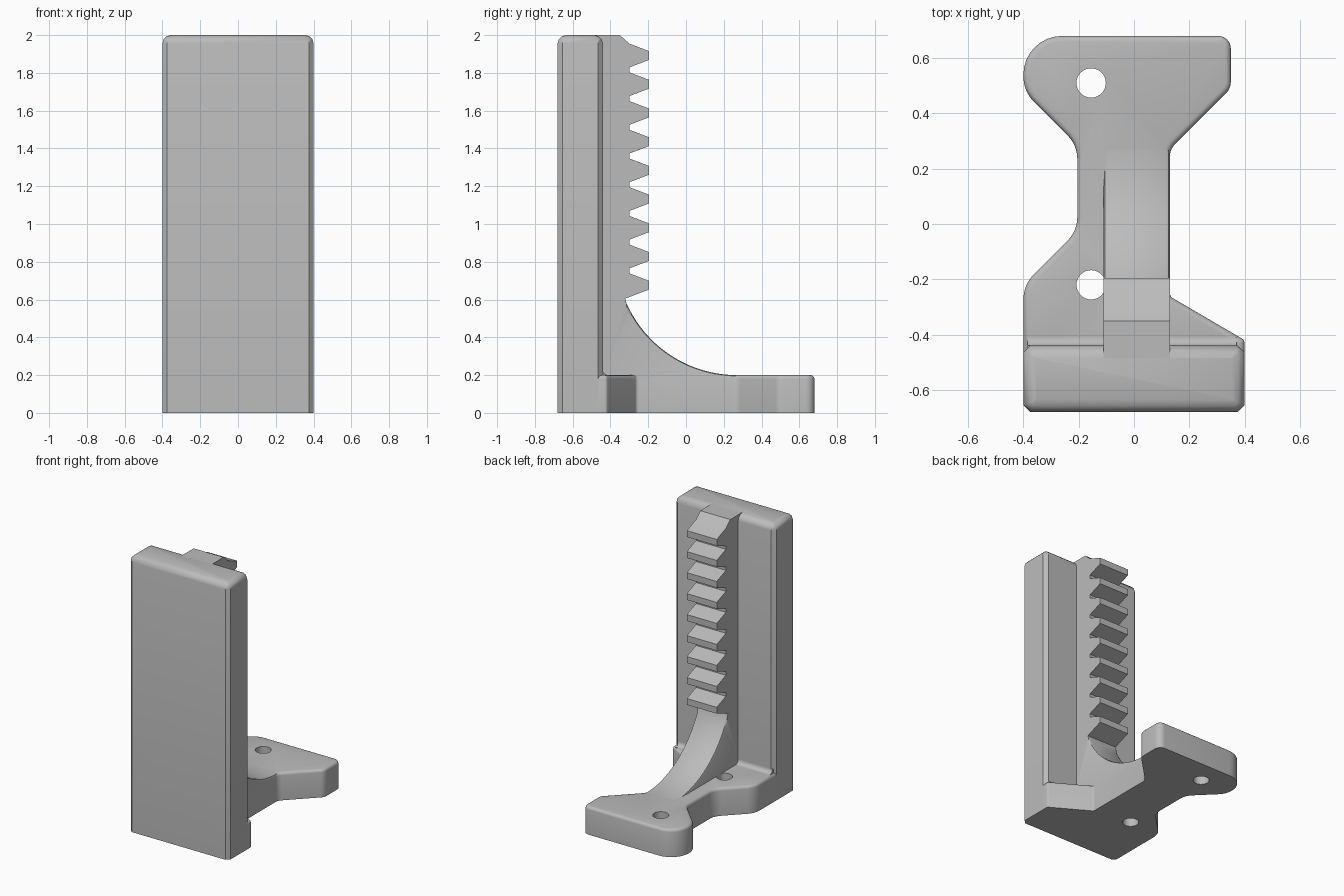
import bpy, bmesh, math
from mathutils import Vector, Matrix

cube = bpy.data.objects.get("Cube")
if cube:
    bpy.data.objects.remove(cube, do_unlink=True)

grey = bpy.data.materials.new("plain grey")
grey.use_nodes = True
COLOUR = (0.5, 0.5, 0.5, 1)
grey.diffuse_color = COLOUR
grey.node_tree.nodes["Principled BSDF"].inputs["Base Color"].default_value = COLOUR


def finish(bm, name):
    bmesh.ops.recalc_face_normals(bm, faces=bm.faces)
    mesh = bpy.data.meshes.new(name)
    bm.to_mesh(mesh)
    bm.free()
    mesh.materials.append(grey)
    ob = bpy.data.objects.new(name, mesh)
    bpy.context.collection.objects.link(ob)
    return ob


def smooth(ob):
    bpy.ops.object.select_all(action='DESELECT')
    ob.select_set(True)
    bpy.context.view_layer.objects.active = ob
    bpy.ops.object.shade_smooth_by_angle(angle=math.radians(35))


def prism(points, direction):
    """Extrude a closed loop of 3D points along a direction."""
    bm = bmesh.new()
    face = bm.faces.new([bm.verts.new(p) for p in points])
    new = bmesh.ops.extrude_face_region(bm, geom=[face])["geom"]
    verts = [v for v in new if isinstance(v, bmesh.types.BMVert)]
    bmesh.ops.translate(bm, verts=verts, vec=direction)
    return bm


def bevel(bm, rule, size, segments):
    edges = [e for e in bm.edges if rule(*(v.co for v in e.verts))]
    bmesh.ops.bevel(bm, geom=edges, offset=size, segments=segments,
                    profile=0.5, affect='EDGES')


def rounded(corners, steps=8):
    """Outline with each corner (x, y, radius) replaced by a tangent arc."""
    out = []
    for i, (x, y, r) in enumerate(corners):
        p = Vector((x, y))
        if not r:
            out.append(p)
            continue
        a = (Vector(corners[i - 1][:2]) - p).normalized()
        b = (Vector(corners[(i + 1) % len(corners)][:2]) - p).normalized()
        half = a.angle(b) / 2
        centre = p + (a + b).normalized() * r / math.sin(half)
        start = p + a * r / math.tan(half) - centre
        end = p + b * r / math.tan(half) - centre
        sweep = start.angle_signed(end)
        for k in range(steps + 1):
            out.append(centre + Matrix.Rotation(-sweep * k / steps, 2) @ start)
    return out


# Upright wall: chamfered vertical edges, rounded top rim
wall = prism([(-.4, -.68, 0), (.4, -.68, 0), (.4, -.44, 0), (-.4, -.44, 0)], (0, 0, 2))
bevel(wall, lambda a, b: abs(a.z - b.z) > 1, .025, 1)
bevel(wall, lambda a, b: min(a.z, b.z) > 1.99, .045, 3)
smooth(finish(wall, "upright_wall"))

# Foot plate: waisted outline with a softened top rim
H = .2
outline = rounded([
    (-.4, -.5, 0), (.4, -.5, 0), (.4, -.42, .02), (.13, -.262, .02),
    (.13, .27, .06), (.35, .49, .06), (.35, .68, .045), (-.4, .68, .14),
    (-.4, .48, .13), (-.205, .285, .12), (-.205, -.025, .12), (-.4, -.22, .13)])
plate = prism([(p.x, p.y, 0) for p in outline], (0, 0, H))
bevel(plate, lambda a, b: min(a.z, b.z) > H - .001, .02, 3)
foot = finish(plate, "foot_plate")

# Screw holes through the foot plate
for y in (.51, -.22):
    bm = bmesh.new()
    bmesh.ops.create_cone(bm, cap_ends=True, segments=32, radius1=.053, radius2=.053,
                          depth=1, matrix=Matrix.Translation((-.155, y, 0)))
    cutter = finish(bm, "hole_cutter")
    cutter.hide_render = True
    cut = foot.modifiers.new("hole", 'BOOLEAN')
    cut.object = cutter
    cut.solver = 'EXACT'
    bpy.context.view_layer.objects.active = foot
    bpy.ops.object.modifier_apply(modifier=cut.name)
    bpy.data.objects.remove(cutter, do_unlink=True)
smooth(foot)

# Toothed rack with a curved brace running down into the foot
ROOT, TIP, PITCH, TEETH = -.3, -.195, .152, 9
profile = [(-.5, .1), (-.5, 2), (-.35, 2)]
for i in range(TEETH):
    z = 1.892 - PITCH * i
    profile += [(ROOT, z + .063), (TIP, z + .023), (TIP, z - .023), (ROOT, z - .063)]
profile[-1] = (-.322, .605)
R = .64
first = math.asin(.585 / R)
for k in range(21):
    t = first * (1 - k / 20)
    profile.append((.27 - R * math.sin(t), H + R - R * math.cos(t)))
profile.append((.27, .1))
rack = prism([(-.11, y, z) for y, z in profile], (.24, 0, 0))


def brace_rim(a, b):
    on_arc = all(abs(math.hypot(p.y - .27, p.z - H - R) - R) < .001 for p in (a, b))
    return on_arc and abs(a.x - b.x) < .001


bevel(rack, brace_rim, .015, 2)
smooth(finish(rack, "toothed_rack"))

# Small concave fillets where the wall meets the foot
F = .03
curve = [(-.44 + F - F * math.sin(t), H + F - F * math.cos(t))
         for t in (math.pi / 2 * k / 6 for k in range(7))]
section = [(-.45, H - .01), (-.45, H + F)] + curve[::-1] + [(-.44 + F, H - .01)]
for side, x, width in (("right", -.385, .28), ("left", .12, .25)):
    smooth(finish(prism([(x, y, z) for y, z in section], (width, 0, 0)),
                  side + "_wall_fillet"))
